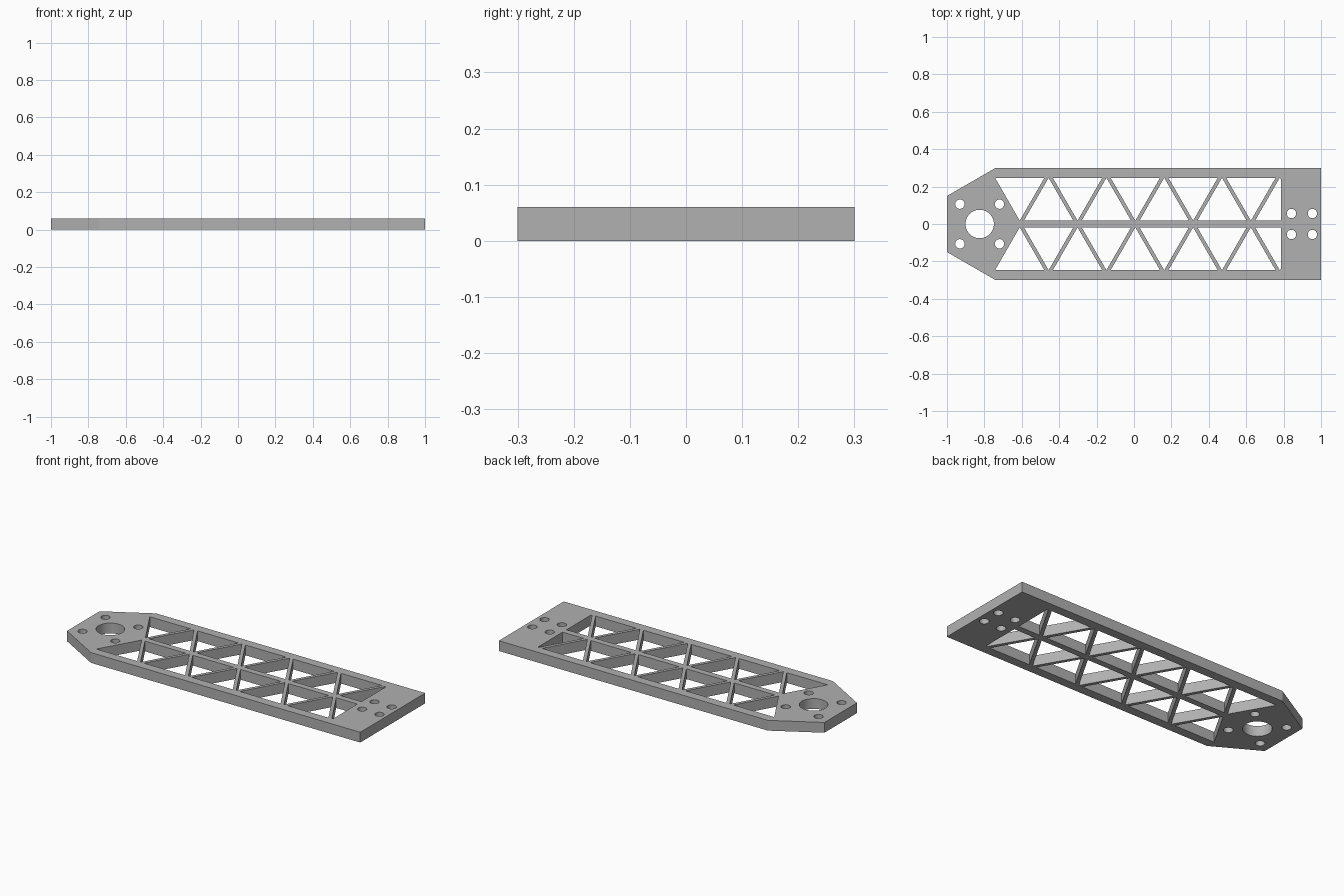
import bpy
import bmesh
from math import cos, sin, tau, radians
from mathutils import Vector

cube = bpy.data.objects.get("Cube")
if cube:
    bpy.data.objects.remove(cube, do_unlink=True)

THICK = 0.06
RIB, RAIL = 0.018, 0.247        # inner and outer edge of the truss windows
HALF_BASE, STEP = 0.132, 0.1545  # window half width and node spacing
FIRST, WALL = -0.611, 0.785      # first node and end of the truss

grey = bpy.data.materials.new("grey_metal")
grey.use_nodes = True
colour = (0.44, 0.44, 0.44, 1)
grey.diffuse_color = colour
grey.node_tree.nodes["Principled BSDF"].inputs["Base Color"].default_value = colour

bm = bmesh.new()


def loop(points):
    """Add a closed ring of edges."""
    verts = [bm.verts.new((x, y, 0)) for x, y in points]
    for a, b in zip(verts, verts[1:] + verts[:1]):
        bm.edges.new((a, b))


def circle(cx, cy, r, sides):
    loop([(cx + r * cos(tau * i / sides), cy + r * sin(tau * i / sides))
          for i in range(sides)])


# Outer outline with the tapered end
loop([(-1, -0.15), (-0.74, -0.3), (1, -0.3), (1, 0.3), (-0.74, 0.3), (-1, 0.15)])

# Triangular truss windows on both sides of the centre rib
for side in (1, -1):
    for i in range(9):
        x = FIRST + i * STEP
        tip, base = (RAIL, RIB) if i % 2 else (RIB, RAIL)
        loop([(x, side * tip), (x - HALF_BASE, side * base), (x + HALF_BASE, side * base)])
    x = FIRST + 9 * STEP
    loop([(x - HALF_BASE, side * RIB), (WALL, side * RIB),
          (WALL, side * (RAIL - 0.008)), (x, side * RAIL)])

# Shaft hole and the two sets of bolt holes
circle(-0.825, 0, 0.076, 48)
for sx in (1, -1):
    for sy in (1, -1):
        circle(-0.825 + sx * 0.106, sy * 0.106, 0.025, 24)
        circle(0.898 + sx * 0.056, sy * 0.056, 0.025, 24)

# Fill the profile and give it thickness
bmesh.ops.triangle_fill(bm, edges=bm.edges[:], use_beauty=True, normal=Vector((0, 0, 1)))
top = bmesh.ops.extrude_face_region(bm, geom=bm.faces[:], use_keep_orig=True)
for v in top["geom"]:
    if isinstance(v, bmesh.types.BMVert):
        v.co.z = THICK
bmesh.ops.recalc_face_normals(bm, faces=bm.faces[:])

mesh = bpy.data.meshes.new("truss_arm_plate")
bm.to_mesh(mesh)
bm.free()
mesh.materials.append(grey)
plate = bpy.data.objects.new("truss_arm_plate", mesh)
bpy.context.collection.objects.link(plate)

# Smooth hole walls, sharp edges
bpy.context.view_layer.objects.active = plate
plate.select_set(True)
bpy.ops.object.shade_smooth_by_angle(angle=radians(25))
